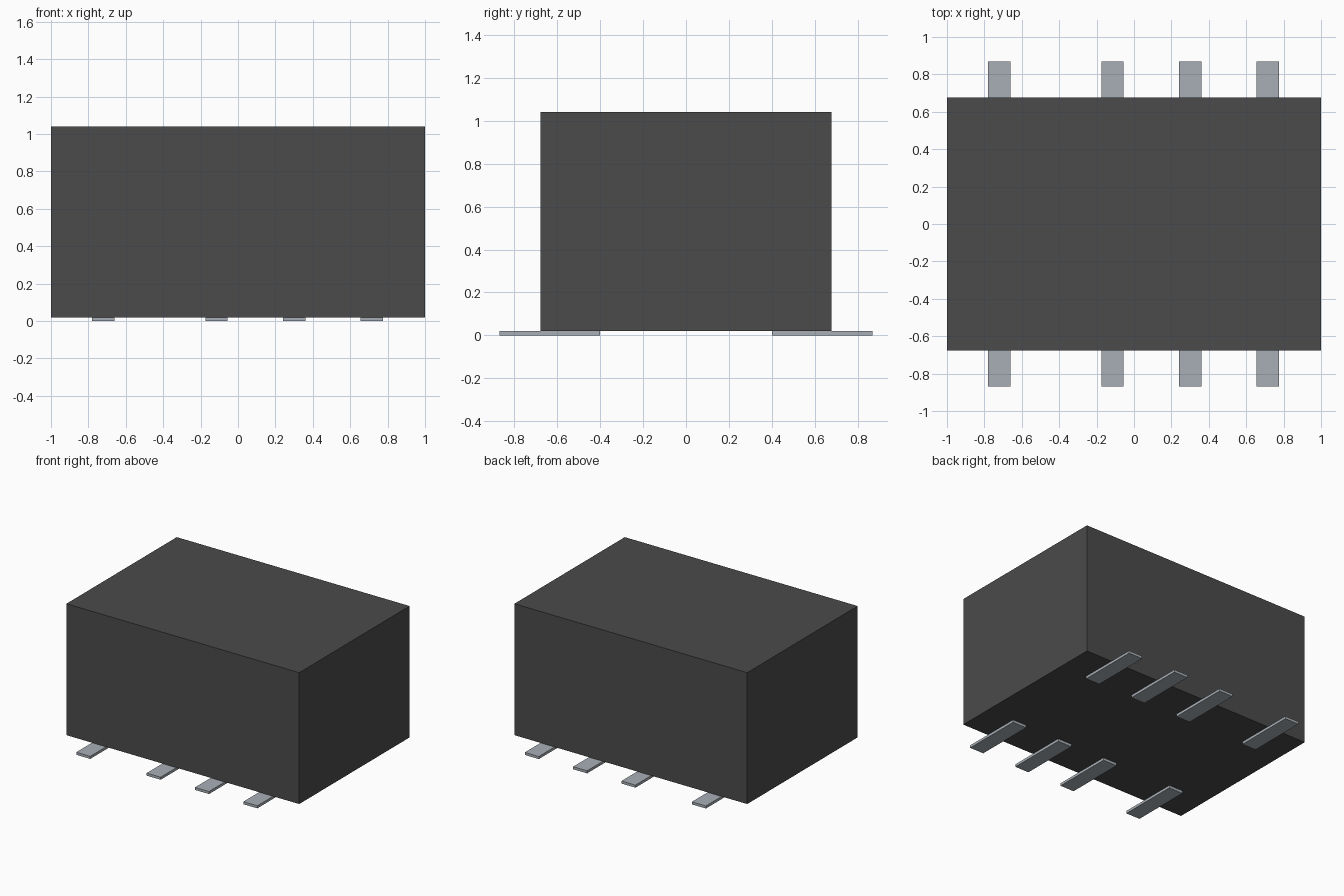
import bpy

cube = bpy.data.objects.get("Cube")
if cube:
    bpy.data.objects.remove(cube, do_unlink=True)


def make_material(name, color):
    mat = bpy.data.materials.new(name)
    mat.use_nodes = True
    mat.diffuse_color = color
    mat.node_tree.nodes["Principled BSDF"].inputs["Base Color"].default_value = color
    return mat


def box(name, low, high, mat):
    """Axis-aligned box between two corners."""
    center = [(a + b) / 2 for a, b in zip(low, high)]
    size = [b - a for a, b in zip(low, high)]
    bpy.ops.mesh.primitive_cube_add(size=1, location=center)
    obj = bpy.context.object
    obj.name = name
    obj.scale = size
    bpy.ops.object.transform_apply(location=False, rotation=False, scale=True)
    obj.data.materials.append(mat)
    return obj


charcoal = make_material("charcoal plastic", (0.07, 0.07, 0.07, 1))
metal = make_material("grey metal", (0.39, 0.43, 0.47, 1))

PIN_HEIGHT = 0.02
PIN_WIDTH = 0.12
PIN_INNER, PIN_OUTER = 0.40, 0.87

# Housing resting on the pins
box("housing", (-1, -0.677, PIN_HEIGHT), (1, 0.677, 1.04), charcoal)

# Flat pins, one row along the front and one along the back
for number, x in enumerate((-0.72, -0.115, 0.30, 0.715), start=1):
    left, right = x - PIN_WIDTH / 2, x + PIN_WIDTH / 2
    box(f"front_pin_{number}", (left, -PIN_OUTER, 0), (right, -PIN_INNER, PIN_HEIGHT), metal)
    box(f"back_pin_{number}", (left, PIN_INNER, 0), (right, PIN_OUTER, PIN_HEIGHT), metal)
